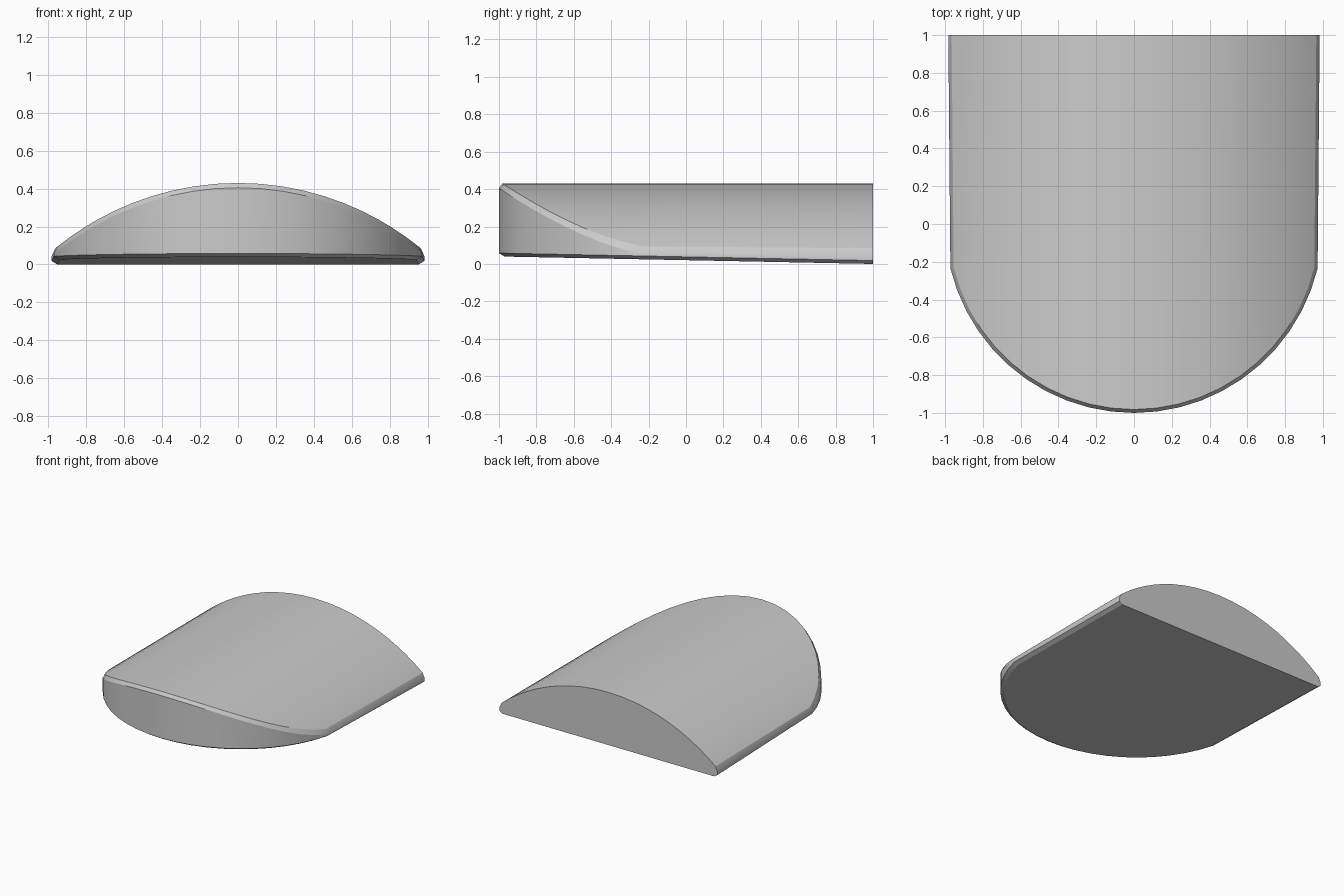
import bpy, bmesh, math

if "Cube" in bpy.data.objects:
    bpy.data.objects.remove(bpy.data.objects["Cube"])

SEGMENTS = 22
END = math.asin(0.972)          # arc angle where the straight sides begin


def bottom(y):                  # underside tilts gently up towards the front
    return 0.02 * (1 - y)


def crown(x):                   # circular arch across the width
    radius = 1.52
    return 0.43 - radius + math.sqrt(radius * radius - x * x)


# U-shaped outline: back left corner, round front, back right corner
angles = [-END + 2 * END * i / SEGMENTS for i in range(SEGMENTS + 1)]
outline = [(-0.983, 1.0)] + [(math.sin(a), -math.cos(a)) for a in angles] + [(0.983, 1.0)]

bm = bmesh.new()


def ring(inset, height):
    verts = []
    for x, y in outline:
        px = x * (1 - inset)
        py = y if y == 1 else y * (1 - inset)
        verts.append(bm.verts.new((px, py, height(px, py))))
    return verts


def strip(a, b):
    for i in range(len(a) - 1):
        bm.faces.new((a[i], a[i + 1], b[i + 1], b[i]))


# Underside, chamfer, wall and softened upper rim
base = ring(0.03, lambda x, y: bottom(y))
lip = ring(0.0, lambda x, y: bottom(y) + 0.018)
wall = ring(0.0, lambda x, y: max(crown(x) - 0.025, bottom(y) + 0.03))
rim = ring(0.018, lambda x, y: crown(x))
rings = [base, lip, wall, rim]
for a, b in zip(rings, rings[1:]):
    strip(a, b)
bm.faces.new(base[::-1])

# Arched top, ruled straight back from the front rim
front = rim[1:-1]
back = [rim[0]] + [bm.verts.new((v.co.x, 1.0, v.co.z)) for v in front[1:-1]] + [rim[-1]]
strip(front, back)

# Flat back end
bm.faces.new([r[0] for r in rings] + back[1:-1] + [r[-1] for r in reversed(rings)])

bmesh.ops.recalc_face_normals(bm, faces=bm.faces)
mesh = bpy.data.meshes.new("domed_shell")
bm.to_mesh(mesh)
bm.free()
shell = bpy.data.objects.new("domed_shell", mesh)
bpy.context.collection.objects.link(shell)
bpy.context.view_layer.objects.active = shell
shell.select_set(True)
bpy.ops.object.shade_smooth_by_angle(angle=math.radians(25))
